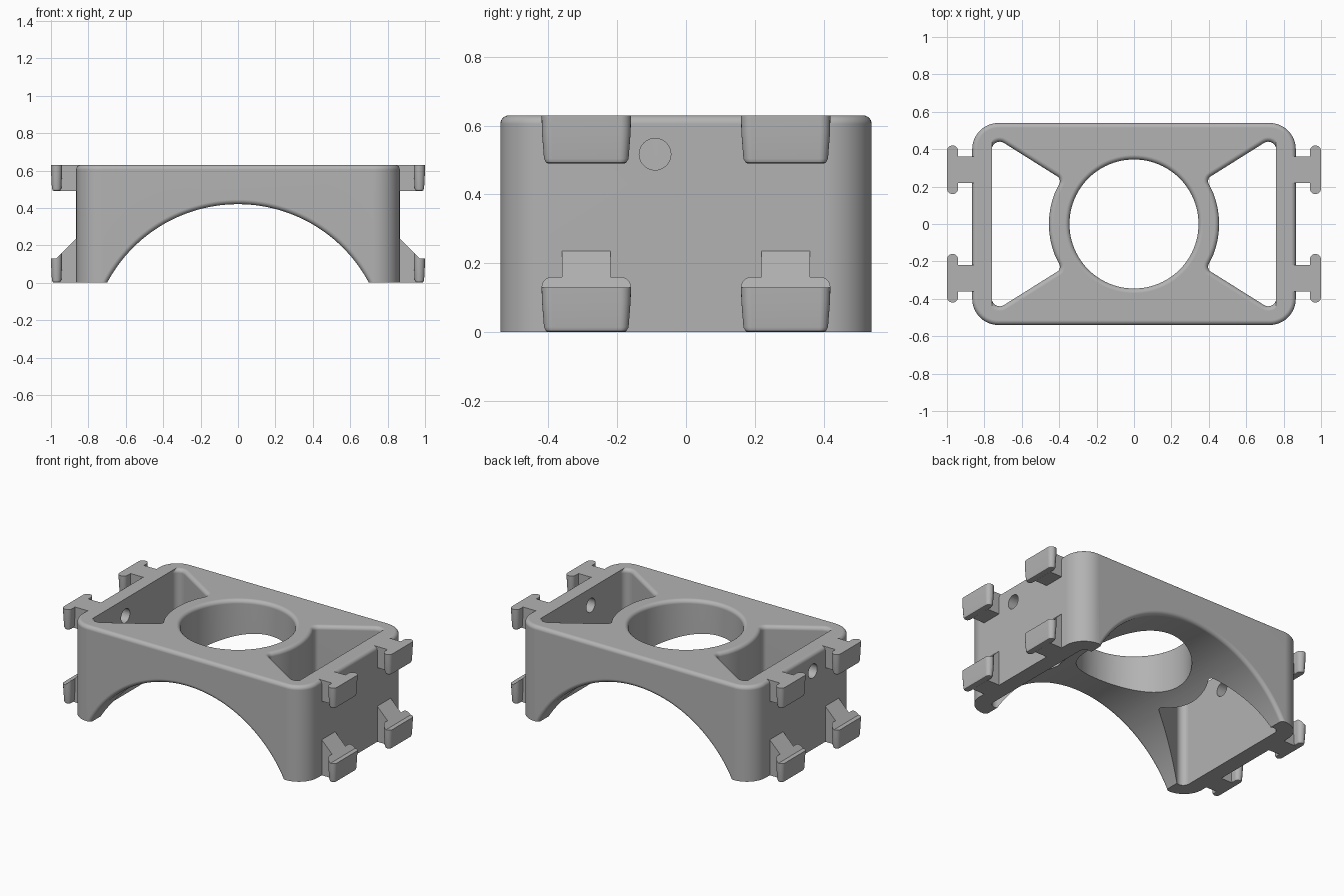
import bpy, bmesh, math
from mathutils import Vector

if "Cube" in bpy.data.objects:
    bpy.data.objects.remove(bpy.data.objects["Cube"])

H, FIL = 0.63, 0.025           # block height, edge fillet radius
ARCH_R, ARCH_Z = 0.793, -0.373  # saddle cut radius and axis height
WALL_X = 0.76                  # inner face of the end walls

grey = bpy.data.materials.new("light_grey")
grey.use_nodes = True
grey.diffuse_color = (0.45, 0.45, 0.45, 1)
grey.node_tree.nodes["Principled BSDF"].inputs["Base Color"].default_value = (0.45, 0.45, 0.45, 1)


def make_object(name, bm):
    bmesh.ops.recalc_face_normals(bm, faces=bm.faces)
    me = bpy.data.meshes.new(name)
    bm.to_mesh(me)
    bm.free()
    me.materials.append(grey)
    ob = bpy.data.objects.new(name, me)
    bpy.context.collection.objects.link(ob)
    return ob


def loft(loops, bm=None):
    """Closed solid through loops of equal length."""
    bm = bm or bmesh.new()
    rings = [[bm.verts.new(p) for p in loop] for loop in loops]
    n = len(rings[0])
    for a, b in zip(rings, rings[1:]):
        for i in range(n):
            j = (i + 1) % n
            bm.faces.new((a[i], a[j], b[j], b[i]))
    bm.faces.new(rings[0])
    top = bm.faces.new(rings[-1])
    return bm, rings, top


def round_poly(corners, steps=8):
    """Counter-clockwise outline from (x, y, corner radius)."""
    out = []
    for i, (x, y, r) in enumerate(corners):
        p = Vector((x, y))
        if r == 0:
            out.append(p)
            continue
        u = (Vector(corners[i - 1][:2]) - p).normalized()
        v = (Vector(corners[(i + 1) % len(corners)][:2]) - p).normalized()
        half = u.angle(v) / 2
        c = p + (u + v).normalized() * (r / math.sin(half))
        s = p + u * (r / math.tan(half)) - c
        e = p + v * (r / math.tan(half)) - c
        a0 = math.atan2(s.y, s.x)
        d = math.atan2(e.y, e.x) - a0
        d = (d + math.pi) % (2 * math.pi) - math.pi
        for k in range(steps + 1):
            a = a0 + d * k / steps
            out.append(c + Vector((math.cos(a), math.sin(a))) * r)
    return out


def offset(loop, d):
    """Grow a counter-clockwise outline by d."""
    out = []
    for i, p in enumerate(loop):
        t1 = (p - loop[i - 1]).normalized()
        t2 = (loop[(i + 1) % len(loop)] - p).normalized()
        n1, n2 = Vector((t1.y, -t1.x)), Vector((t2.y, -t2.x))
        n = (n1 + n2).normalized()
        out.append(p + n * (d / n.dot(n1)))
    return out


def fillet():
    """(sideways shift, height) pairs of the rounded top edge."""
    for k in range(7):
        a = math.pi / 2 * k / 6
        yield FIL * (1 - math.cos(a)), FIL * math.sin(a)


def at_z(loop, z, sx=1, xmax=9):
    return [(sx * min(p.x, xmax), p.y, z) for p in loop]


def flared_cutter(name, loop, sx=1, xmax=9):
    """Vertical cutter that widens into a fillet at the top face."""
    loops = [at_z(loop, -0.2, sx, xmax)]
    for s, z in fillet():
        loops.append(at_z(offset(loop, s), H - FIL + z, sx, xmax))
    loops.append(at_z(offset(loop, FIL), H + 0.1, sx, xmax))
    return make_object(name, loft(loops)[0])


def circle(r, n=96):
    return [Vector((r * math.cos(2 * math.pi * i / n), r * math.sin(2 * math.pi * i / n)))
            for i in range(n)]


# Main block: rounded rectangle with a rounded top edge
X, Y, R = 0.865, 0.54, 0.14
plan = round_poly([(X, -Y, R), (X, Y, R), (-X, Y, R), (-X, -Y, R)], 12)
loops = [at_z(plan, 0)] + [at_z(offset(plan, -s), H - FIL + z) for s, z in fillet()]
block = make_object("saddle_block", loft(loops)[0])

# Arch cutter along y, flared at both ends
prof = [(ARCH_R + s, Y - FIL + z) for s, z in fillet()] + [(ARCH_R + FIL, 0.7)]
prof = [(r, -y) for r, y in reversed(prof)] + prof
arch = [[(p.x, y, ARCH_Z + p.y) for p in circle(r, 160)] for r, y in prof]
cutters = [make_object("arch_cutter", loft(arch)[0])]

# Round central opening
cutters.append(flared_cutter("bore_cutter", circle(0.345)))

# End windows and the small holes through the end walls
ring = [(0.455 * math.cos(math.radians(a)), 0.455 * math.sin(math.radians(a)), 0)
        for a in (22, 16.5, 11, 5.5, 0, -5.5, -11, -16.5, -22)]
window = round_poly([(WALL_X, -0.474, 0.042), (WALL_X, 0.474, 0.042), (0.387, 0.24, 0.03)]
                    + ring + [(0.387, -0.24, 0.03)])
for sx in (1, -1):
    cutters.append(flared_cutter("window_cutter", window, sx, WALL_X))
    pin = [[(sx * x, -0.09 + p.x, 0.517 + p.y) for p in circle(0.046, 32)] for x in (0.7, 0.95)]
    cutters.append(make_object("pin_hole_cutter", loft(pin)[0]))

for c in cutters:
    c.hide_render = True
    m = block.modifiers.new(c.name, 'BOOLEAN')
    m.operation, m.solver, m.object = 'DIFFERENCE', 'EXACT', c
bpy.context.view_layer.update()
dg = bpy.context.evaluated_depsgraph_get()
cut_mesh = bpy.data.meshes.new_from_object(block.evaluated_get(dg))
block.modifiers.clear()
block.data = cut_mesh
block.data.materials.clear()
block.data.materials.append(grey)
for c in cutters:
    bpy.data.objects.remove(c)


# T-shaped clips on both end walls
def pad(hx, hy):
    return round_poly([(hx, -hy, hx), (hx, hy, hx), (-hx, hy, hx), (-hx, -hy, hx)], 6)


def clip(name, sx, yc, z0, lower):
    def level(hx, hy, z):
        return [(sx * (0.97 + p.x), yc + p.y, z) for p in pad(hx, hy)]
    top = level(0.03, 0.13, 0.13 if lower else H)
    if lower:  # inner half of the pad top slopes up towards the wall
        top = [(x, y, max(0.13, 1.1 - abs(x))) for x, y, z in top]
    bm, rings, cap = loft([level(0.014, 0.111, z0), level(0.020, 0.117, z0 + 0.003),
                           level(0.025, 0.123, z0 + 0.014),
                           level(0.029, 0.129, z0 + 0.09), top])
    if lower:
        ends = [v for v in rings[-1] if abs(abs(v.co.x) - 0.97) < 1e-4]
        va = max(ends, key=lambda v: v.co.y)
        vb = min(ends, key=lambda v: v.co.y)
        bmesh.utils.face_split(cap, va, vb)
    # stem joining the pad to the wall
    if lower:
        side = [(0.84, 0), (0.955, 0), (0.955, 0.145), (0.865, 0.235), (0.84, 0.235)]
    else:
        side = [(0.835, z0), (0.955, z0), (0.955, H), (0.835, H)]
    loft([[(sx * x, yc + dy, z) for x, z in side] for dy in (-0.07, 0.07)], bm)
    return make_object(name, bm)


parts = [block]
for sx, sname in ((1, "left"), (-1, "right")):
    for sy, yname in ((-1, "front"), (1, "back")):
        parts.append(clip(f"upper_clip_{yname}_{sname}", sx, sy * 0.29, 0.49, False))
        parts.append(clip(f"lower_clip_{yname}_{sname}", sx, sy * 0.29, 0.0, True))

# Smooth curved faces, keep hard edges
bpy.ops.object.select_all(action='DESELECT')
for ob in parts:
    ob.select_set(True)
bpy.context.view_layer.objects.active = block
bpy.ops.object.shade_smooth_by_angle(angle=math.radians(30))
for ob in parts:
    wn = ob.modifiers.new("weighted_normals", 'WEIGHTED_NORMAL')
    wn.keep_sharp = True
